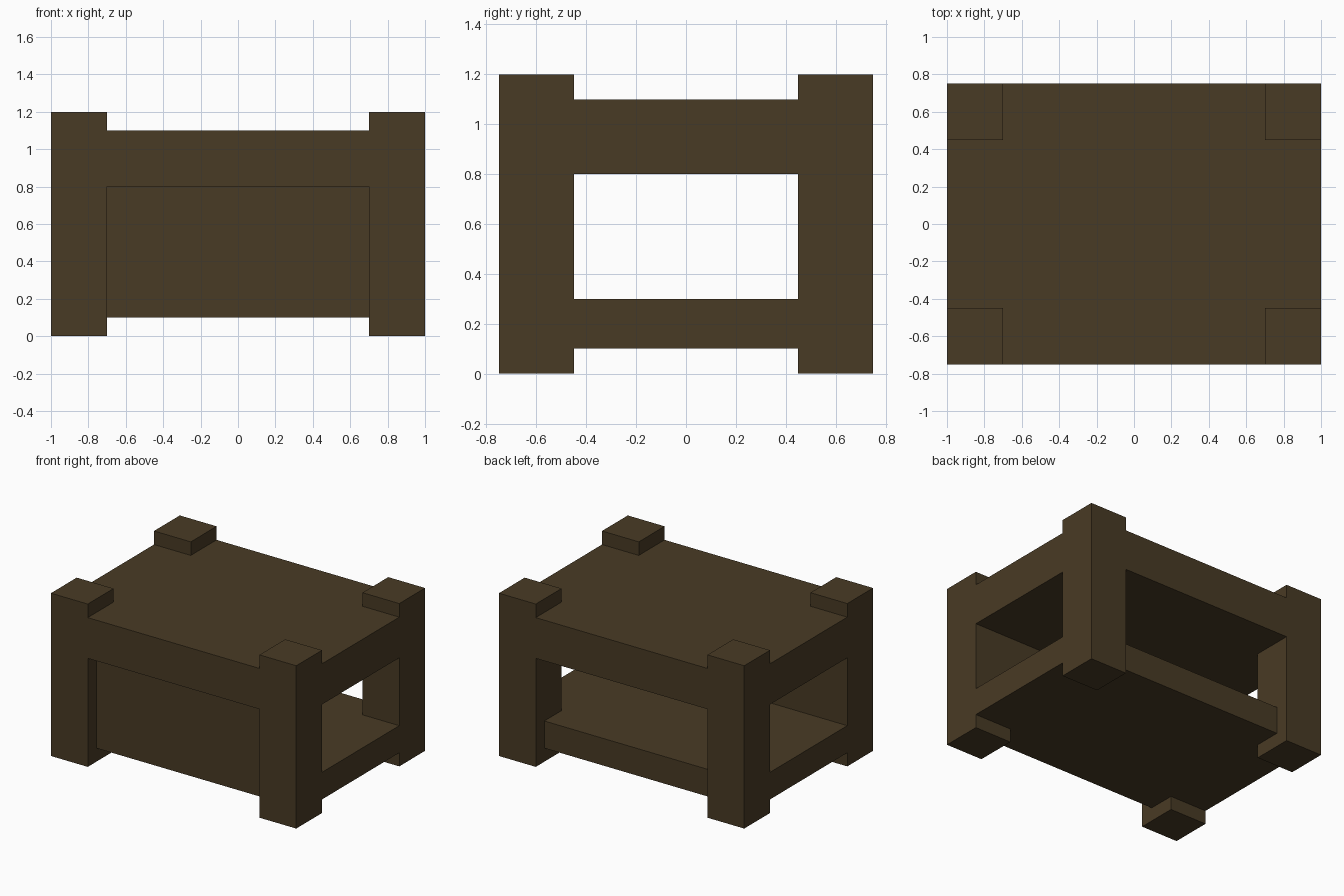
import bpy, bmesh

cube = bpy.data.objects.get("Cube")
if cube:
    bpy.data.objects.remove(cube, do_unlink=True)

# Dark wood, used on every part
wood = bpy.data.materials.new("dark_wood")
wood.use_nodes = True
colour = (0.066, 0.043, 0.018, 1.0)
wood.diffuse_color = colour
bsdf = wood.node_tree.nodes["Principled BSDF"]
bsdf.inputs["Base Color"].default_value = colour
bsdf.inputs["Roughness"].default_value = 0.8

HALF_X, HALF_Y = 1.0, 0.75      # outer size
LEG = 0.3                       # square leg section
IN_X, IN_Y = HALF_X - LEG, HALF_Y - LEG
RECESS_Y = 0.65                 # set-back of shelf and front panel


def prism(name, outline, z0, z1):
    """Extrude a counter-clockwise xy outline from z0 to z1."""
    bm = bmesh.new()
    base = bm.faces.new([bm.verts.new((x, y, z0)) for x, y in outline])
    top = bmesh.ops.extrude_face_region(bm, geom=[base], use_keep_orig=True)["geom"]
    for v in top:
        if isinstance(v, bmesh.types.BMVert):
            v.co.z = z1
    bmesh.ops.recalc_face_normals(bm, faces=bm.faces)
    mesh = bpy.data.meshes.new(name)
    bm.to_mesh(mesh)
    bm.free()
    mesh.materials.append(wood)
    obj = bpy.data.objects.new(name, mesh)
    bpy.context.collection.objects.link(obj)
    return obj


def rect(x0, x1, y0, y1):
    return [(x0, y0), (x1, y0), (x1, y1), (x0, y1)]


def notched(hy):
    """Board outline with its corners cut out around the legs."""
    return [(-IN_X, -hy), (IN_X, -hy), (IN_X, -IN_Y), (HALF_X, -IN_Y),
            (HALF_X, IN_Y), (IN_X, IN_Y), (IN_X, hy), (-IN_X, hy),
            (-IN_X, IN_Y), (-HALF_X, IN_Y), (-HALF_X, -IN_Y), (-IN_X, -IN_Y)]


# Four corner legs, rising above the top
for end, sy in (("front", -1), ("back", 1)):
    for side, sx in (("left", 1), ("right", -1)):
        xs = sorted((sx * IN_X, sx * HALF_X))
        ys = sorted((sy * IN_Y, sy * HALF_Y))
        prism(f"{end}_{side}_leg", rect(*xs, *ys), 0.0, 1.2)

# Thick top, lower shelf and closed front panel
prism("table_top", notched(HALF_Y), 0.8, 1.1)
prism("lower_shelf", notched(RECESS_Y), 0.1, 0.3)
prism("front_panel", rect(-IN_X, IN_X, -RECESS_Y, -IN_Y), 0.3, 0.8)
